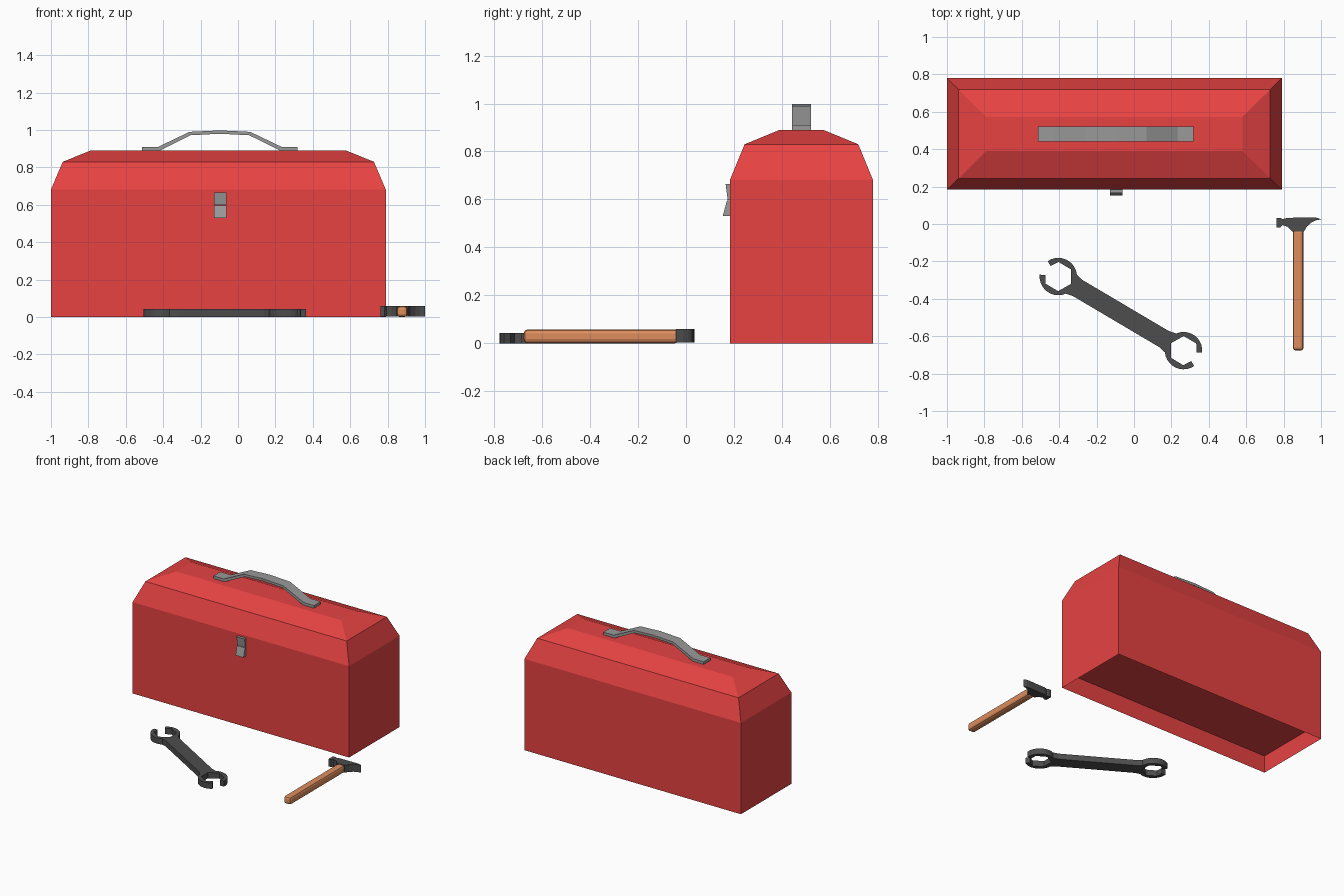
import bpy, bmesh
from math import radians, cos, sin
from mathutils import Matrix

old = bpy.data.objects.get("Cube")
if old:
    bpy.data.objects.remove(old, do_unlink=True)


def material(name, rgb):
    m = bpy.data.materials.new(name)
    m.use_nodes = True
    m.diffuse_color = (*rgb, 1)
    m.node_tree.nodes["Principled BSDF"].inputs["Base Color"].default_value = (*rgb, 1)
    return m


RED = material("red paint", (0.80, 0.055, 0.055))
STEEL = material("grey steel", (0.32, 0.32, 0.32))
IRON = material("dark iron", (0.075, 0.075, 0.075))
WOOD = material("orange wood", (0.73, 0.27, 0.11))


def finish(name, bm, mat):
    mesh = bpy.data.meshes.new(name)
    bm.to_mesh(mesh)
    bm.free()
    mesh.materials.append(mat)
    ob = bpy.data.objects.new(name, mesh)
    bpy.context.collection.objects.link(ob)
    return ob


def prism(name, outline, depth, mat, matrix):
    """Extrude a flat outline along local z, then place it."""
    bm = bmesh.new()
    face = bm.faces.new([bm.verts.new((u, v, 0)) for u, v in outline])
    ext = bmesh.ops.extrude_face_region(bm, geom=[face])
    top = [g for g in ext["geom"] if isinstance(g, bmesh.types.BMVert)]
    bmesh.ops.translate(bm, verts=top, vec=(0, 0, depth))
    bmesh.ops.transform(bm, matrix=matrix, verts=bm.verts)
    bmesh.ops.recalc_face_normals(bm, faces=bm.faces)
    return finish(name, bm, mat)


# Toolbox shell: stacked rectangles, open underneath
CX, CY = -0.105, 0.4815


def rectangle(bm, hx, hy, z):
    return [bm.verts.new((CX + sx * hx, CY + sy * hy, z))
            for sx, sy in ((-1, -1), (1, -1), (1, 1), (-1, 1))]


bm = bmesh.new()
levels = [(0.895, 0.298, 0), (0.895, 0.298, 0.682), (0.832, 0.237, 0.83), (0.684, 0.091, 0.89)]
rings = [rectangle(bm, *lv) for lv in levels]
for low, high in zip(rings, rings[1:]):
    for i in range(4):
        j = (i + 1) % 4
        bm.faces.new((low[i], low[j], high[j], high[i]))
bm.faces.new(rings[-1])
finish("toolbox_shell", bm, RED)

# Recessed floor, facing down
bm = bmesh.new()
bm.faces.new(rectangle(bm, 0.895, 0.298, 0.13)[::-1])
finish("toolbox_floor", bm, RED)

# Carrying handle: mirrored side profile, extruded across the lid
top_half = [(-0.415, 0.91), (-0.33, 0.91), (-0.163, 0.99)]
low_half = [(-0.157, 0.972), (-0.322, 0.89), (-0.415, 0.89)]


def mirrored(pts):
    return [(-u, v) for u, v in reversed(pts)]


profile = (top_half + [(0, 0.998)] + mirrored(top_half)
           + mirrored(low_half) + [(0, 0.98)] + low_half)
upright = Matrix.Rotation(radians(90), 4, "X")
prism("carrying_handle", profile, 0.08, STEEL, Matrix.Translation((-0.097, 0.522, 0)) @ upright)

# Latch: two side profiles in (y, z), extruded along x
sideways = Matrix(((0, 0, 1, -0.128), (1, 0, 0, 0), (0, 1, 0, 0), (0, 0, 0, 1)))
prism("latch_upper", [(0.185, 0.598), (0.174, 0.598), (0.165, 0.665), (0.185, 0.665)],
      0.066, STEEL, sideways)
prism("latch_lower", [(0.185, 0.53), (0.153, 0.53), (0.171, 0.596), (0.185, 0.596)],
      0.066, STEEL, sideways)

# Wrench: hexagonal open jaw at each end, the ends related by a half turn
HALF, R, HEX, GRIP = 0.389, 0.1, 0.078, 0.05


def polar(r, degrees):
    a = radians(degrees)
    return (HALF + r * cos(a), r * sin(a))


STEPS = 10
arc = [polar(R, -144 + (144 - 25) * i / STEPS) for i in range(STEPS + 1)]
jaw = [(HALF - 0.12, -GRIP)] + arc
# the hexagon points at the grip, and its outermost corner is the jaw gap
jaw += [polar(HEX * 0.89, -23)]
jaw += [polar(HEX, a) for a in (-60, -120, 180, 120, 60)]
jaw += [polar(HEX * 0.89, 23)]
jaw += [(u, -v) for u, v in reversed(arc)] + [(HALF - 0.12, GRIP)]
outline = jaw + [(-u, -v) for u, v in jaw]
prism("wrench", outline, 0.043, IRON,
      Matrix.Translation((-0.07, -0.479, 0)) @ Matrix.Rotation(radians(-30.6), 4, "Z"))

# Hammer head with striking face and curved claw
head = [(0.762, 0.033), (0.783, 0.033), (0.795, 0.026), (0.82, 0.033), (0.96, 0.035),
        (0.98, 0.033), (1.0, 0.025), (0.972, 0.019), (0.948, 0.008), (0.925, -0.013),
        (0.908, -0.041), (0.848, -0.041), (0.822, -0.015), (0.795, -0.006),
        (0.783, -0.018), (0.762, -0.018)]
prism("hammer_head", head, 0.056, IRON, Matrix.Translation((0, 0, 0.003)))

# Hammer handle: bevelled bar
bm = bmesh.new()
bmesh.ops.create_cube(bm, size=1)
bmesh.ops.transform(bm, verts=bm.verts,
                    matrix=Matrix.Translation((0.878, -0.353, 0.029))
                    @ Matrix.Diagonal((0.058, 0.648, 0.058, 1)))
bmesh.ops.bevel(bm, geom=bm.edges[:], offset=0.017, segments=2, profile=0.5, affect="EDGES")
finish("hammer_handle", bm, WOOD)
